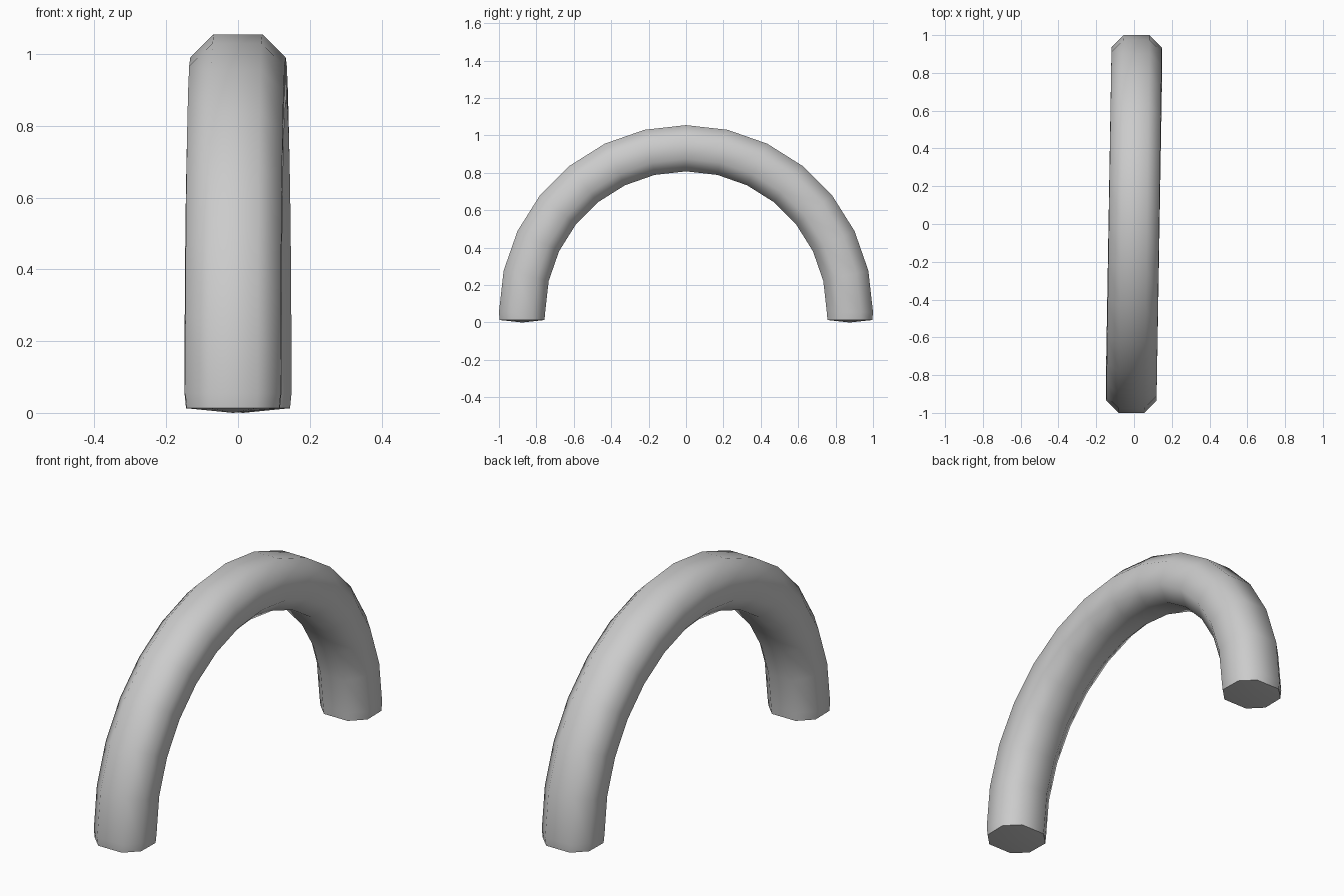
import bpy, bmesh, math

if "Cube" in bpy.data.objects:
    bpy.data.objects.remove(bpy.data.objects["Cube"])

# Eight-sided cross-section: (sideways x, radial offset)
SECTION = [(.068, .125), (.133, .06), (.135, -.055), (.068, -.122),
           (-.068, -.122), (-.135, -.055), (-.133, .06), (-.068, .125)]
MID_R, CENTRE_Z, STEPS = 0.875, 0.055, 14

bm = bmesh.new()


def ring(angle, z_shift=0.0, scale=1.0):
    """One loop of the tube at an angle along the arch."""
    drift = 0.014 * math.cos(angle)          # slight sideways lean
    verts = []
    for x, r in SECTION:
        rad = MID_R + r * scale
        verts.append(bm.verts.new((x * scale + drift,
                                   rad * math.cos(angle),
                                   CENTRE_Z + z_shift + rad * math.sin(angle))))
    return verts


# Feet plus half-circle of rings
rings = [ring(0, -0.042, 0.97)]
rings += [ring(math.pi * i / STEPS) for i in range(STEPS + 1)]
rings.append(ring(math.pi, -0.042, 0.97))

for a, b in zip(rings, rings[1:]):
    for i in range(8):
        j = (i + 1) % 8
        bm.faces.new((a[i], a[j], b[j], b[i]))

# Slightly pointed undersides of the feet
for loop, side in ((rings[0], 1), (rings[-1], -1)):
    tip = bm.verts.new((0.014 * side, side * MID_R, 0.0))
    for i in range(8):
        bm.faces.new((loop[i], loop[(i + 1) % 8], tip))

bmesh.ops.recalc_face_normals(bm, faces=bm.faces)
mesh = bpy.data.meshes.new("arch_handle")
bm.to_mesh(mesh)
bm.free()
arch = bpy.data.objects.new("arch_handle", mesh)
bpy.context.collection.objects.link(arch)

# Smooth tube, crisp foot edges
bpy.context.view_layer.objects.active = arch
arch.select_set(True)
bpy.ops.object.shade_smooth_by_angle(angle=math.radians(60))
